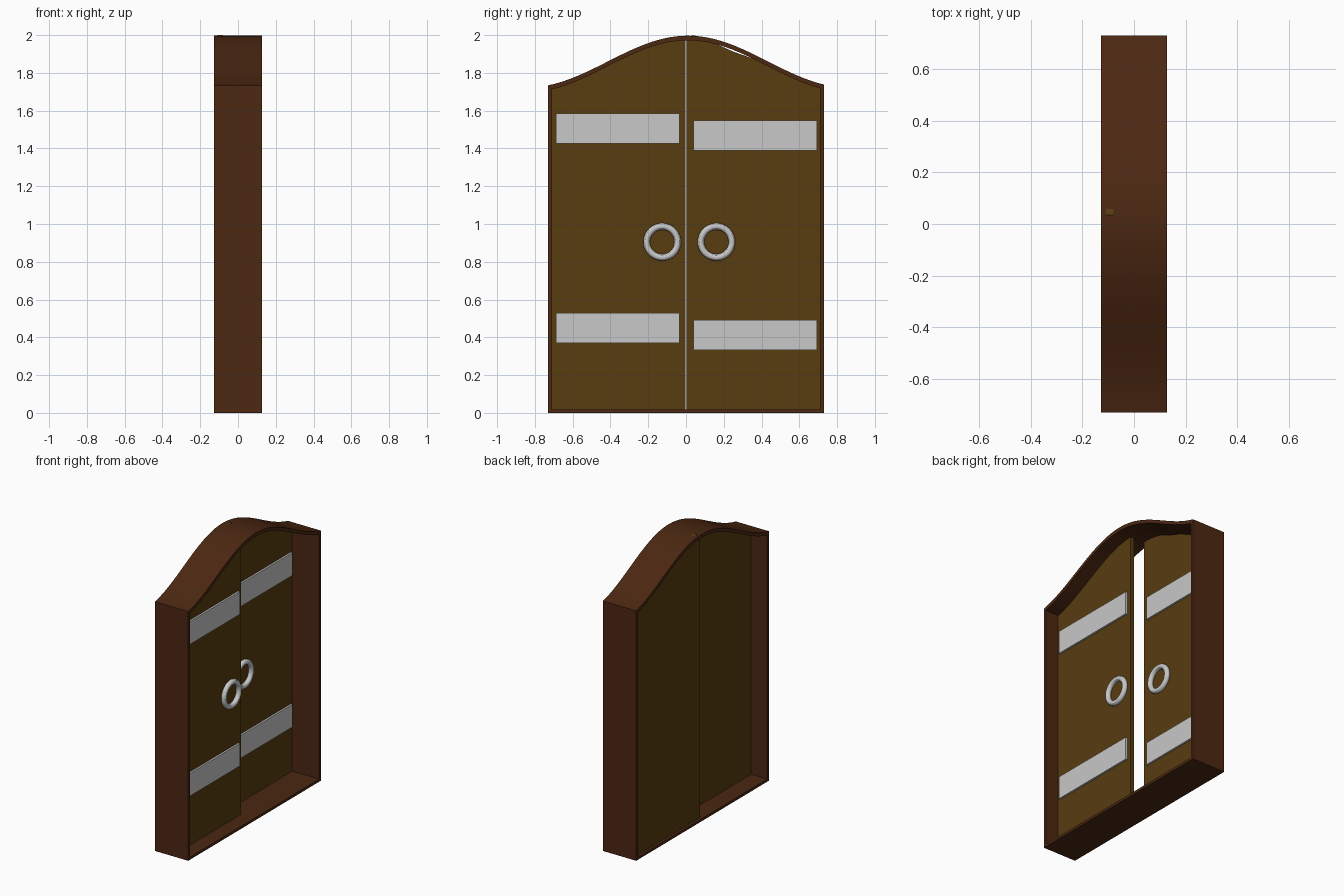
import bpy, bmesh, math

if "Cube" in bpy.data.objects:
    bpy.data.objects.remove(bpy.data.objects["Cube"])


def material(name, rgb):
    m = bpy.data.materials.new(name)
    m.diffuse_color = (*rgb, 1.0)
    m.use_nodes = True
    m.node_tree.nodes["Principled BSDF"].inputs["Base Color"].default_value = m.diffuse_color
    return m


FRAME = material("dark_brown_wood", (0.072, 0.021, 0.006))
DOOR = material("olive_brown_wood", (0.098, 0.045, 0.005))
METAL = material("light_grey_metal", (0.58, 0.58, 0.58))

HALF_W, HALF_D = 0.73, 0.128
SIDE_T, TOP_T, FLOOR_T = 0.02, 0.025, 0.018


def arch(y):
    """Height of the outer arched top."""
    return 1.86 + 0.137 * math.cos(math.pi / 0.85 * (y - 0.01))


def inner(y):
    return arch(y) - TOP_T


def span(a, b, n):
    return [a + (b - a) * i / n for i in range(n + 1)]


def finish(name, bm, mat, smooth=True):
    bmesh.ops.recalc_face_normals(bm, faces=bm.faces)
    me = bpy.data.meshes.new(name)
    bm.to_mesh(me)
    bm.free()
    me.materials.append(mat)
    ob = bpy.data.objects.new(name, me)
    bpy.context.collection.objects.link(ob)
    if smooth:
        bpy.ops.object.select_all(action='DESELECT')
        ob.select_set(True)
        bpy.context.view_layer.objects.active = ob
        bpy.ops.object.shade_smooth_by_angle(angle=math.radians(30))
    return ob


def slab(name, profile, x0, x1, mat):
    """Extrude a closed y-z profile from x0 to x1."""
    bm = bmesh.new()
    f = bm.faces.new([bm.verts.new((x0, y, z)) for y, z in profile])
    ext = bmesh.ops.extrude_face_region(bm, geom=[f])["geom"]
    bmesh.ops.translate(bm, vec=(x1 - x0, 0, 0),
                        verts=[v for v in ext if isinstance(v, bmesh.types.BMVert)])
    return finish(name, bm, mat)


# door frame: hollow arched ring, open front and back
outer_y = span(HALF_W, -HALF_W, 40)
inner_y = span(HALF_W - SIDE_T, -HALF_W + SIDE_T, 40)
outer_loop = [(-HALF_W, 0), (HALF_W, 0)] + [(y, arch(y)) for y in outer_y]
inner_loop = [(-HALF_W + SIDE_T, FLOOR_T), (HALF_W - SIDE_T, FLOOR_T)] + \
             [(y, inner(y)) for y in inner_y]
bm = bmesh.new()
rings = [[bm.verts.new((x, y, z)) for y, z in loop]
         for x, loop in ((-HALF_D, outer_loop), (HALF_D, outer_loop),
                         (HALF_D, inner_loop), (-HALF_D, inner_loop))]
n = len(outer_loop)
for a in range(4):
    r, s = rings[a], rings[(a + 1) % 4]
    for i in range(n):
        j = (i + 1) % n
        bm.faces.new((r[i], r[j], s[j], s[i]))
finish("door_frame", bm, FRAME)

# left door, arched top tucked into the frame
edge = HALF_W - SIDE_T + 0.003
left_top = [(y, inner(y) + 0.004) for y in span(-0.003, -edge, 20)]
slab("left_door", [(-edge, 0.014), (-0.003, 0.014)] + left_top, -0.003, 0.026, DOOR)

# right door, set further back, its top slightly uneven
right_top = [(y, inner(y) + 0.004) for y in span(edge, 0.38, 10)]
right_top += [(0.25, inner(0.25) - 0.009), (0.17, inner(0.17)),
              (0.06, 1.994), (0.035, 2.0), (0.003, 1.985)]
slab("right_door", [(0.003, 0.014), (edge, 0.014)] + right_top, -0.109, -0.08, DOOR)


# metal straps and ring handles
def strap(name, y0, y1, z0, z1, x):
    slab(name, [(y0, z0), (y1, z0), (y1, z1), (y0, z1)], x - 0.004, x + 0.013, METAL)


def ring_handle(name, y, z, x, major=0.082, minor=0.018, nu=40, nv=12):
    bm = bmesh.new()
    grid = []
    for i in range(nu):
        a = 2 * math.pi * i / nu
        row = []
        for k in range(nv):
            b = 2 * math.pi * k / nv
            r = major + minor * math.cos(b)
            row.append(bm.verts.new((x + minor * math.sin(b),
                                     y + r * math.cos(a), z + r * math.sin(a))))
        grid.append(row)
    for i in range(nu):
        for k in range(nv):
            p, q, m = grid[i], grid[(i + 1) % nu], (k + 1) % nv
            bm.faces.new((p[k], q[k], q[m], p[m]))
    finish(name, bm, METAL)


for side, y0, y1, dz, x, ring_y in (("left", -0.689, -0.035, 0.0, 0.026, -0.126),
                                    ("right", 0.04, 0.694, -0.036, -0.08, 0.161)):
    strap(side + "_upper_strap", y0, y1, 1.425 + dz, 1.584 + dz, x)
    strap(side + "_lower_strap", y0, y1, 0.37 + dz, 0.528 + dz, x)
    ring_handle(side + "_ring_handle", ring_y, 0.905, x + 0.012)
